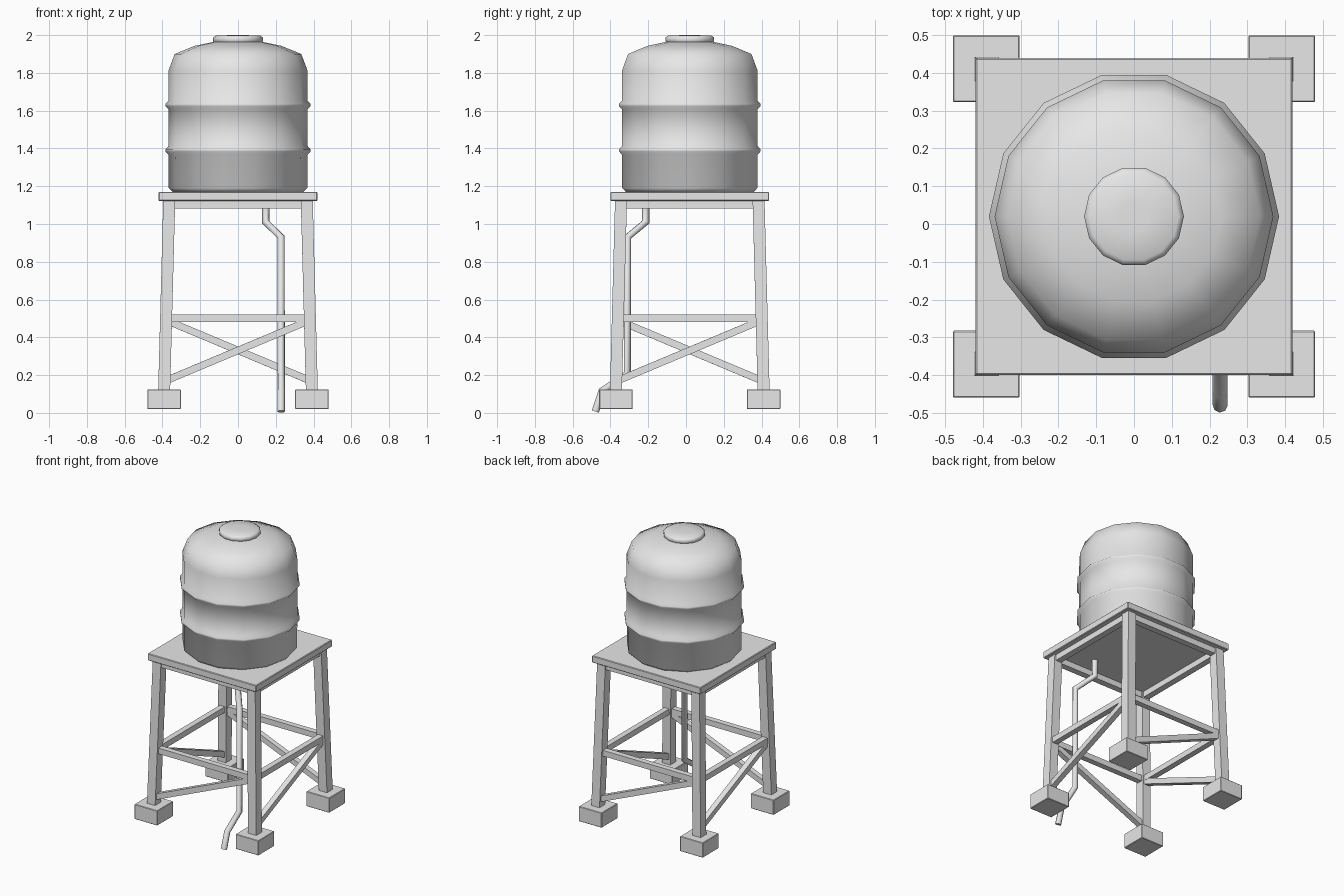
import bpy, bmesh, math
from mathutils import Vector, Matrix

if "Cube" in bpy.data.objects:
    bpy.data.objects.remove(bpy.data.objects["Cube"], do_unlink=True)

CENTRE = Vector((0, 0.02, 0))
SIDES = 14
grey = bpy.data.materials.new("light_grey")
grey.diffuse_color = (0.8, 0.8, 0.8, 1)
grey.use_nodes = True
grey.node_tree.nodes["Principled BSDF"].inputs["Base Color"].default_value = (0.8, 0.8, 0.8, 1)


def add(name, data):
    obj = bpy.data.objects.new(name, data)
    obj.data.materials.append(grey)
    bpy.context.collection.objects.link(obj)
    return obj


def from_bmesh(name, bm):
    bmesh.ops.recalc_face_normals(bm, faces=bm.faces)
    mesh = bpy.data.meshes.new(name)
    bm.to_mesh(mesh)
    bm.free()
    return add(name, mesh)


def smooth(obj, angle):
    bpy.ops.object.select_all(action='DESELECT')
    obj.select_set(True)
    bpy.context.view_layer.objects.active = obj
    bpy.ops.object.shade_smooth_by_angle(angle=math.radians(angle))


def box(name, centre, size, bevel=0.0):
    bm = bmesh.new()
    bmesh.ops.create_cube(bm, size=1, matrix=Matrix.Translation(centre) @ Matrix.Diagonal((*size, 1)))
    if bevel:
        bmesh.ops.bevel(bm, geom=bm.edges[:], offset=bevel, segments=1, affect='EDGES')
    return from_bmesh(name, bm)


def bar(name, start, end, width, up):
    """Square bar between two points."""
    start, end = Vector(start), Vector(end)
    along = (end - start).normalized()
    side = along.cross(Vector(up)).normalized()
    rot = Matrix((side, side.cross(along), along)).transposed().to_4x4()
    bm = bmesh.new()
    bmesh.ops.create_cube(bm, size=1, matrix=Matrix.Translation((start + end) / 2) @ rot
                          @ Matrix.Diagonal((width, width, (end - start).length, 1)))
    return from_bmesh(name, bm)


def lathe(name, profile, angle):
    """Turn a (radius, height) profile, closing both ends with caps."""
    bm = bmesh.new()
    rings = []
    for r, z in profile:
        rings.append([bm.verts.new(CENTRE + Vector((r * math.cos(a), r * math.sin(a), z)))
                      for a in (math.tau * i / SIDES for i in range(SIDES))])
    for low, high in zip(rings, rings[1:]):
        for i in range(SIDES):
            j = (i + 1) % SIDES
            bm.faces.new((low[i], low[j], high[j], high[i]))
    bm.faces.new(rings[0])
    bm.faces.new(rings[-1])
    smooth(from_bmesh(name, bm), angle)


# Tank with two raised ribs and a shallow dome
profile = [(0.345, 1.168), (0.367, 1.19)]
for rib in (1.39, 1.63):
    profile += [(0.369, rib - 0.022), (0.384, rib - 0.006), (0.384, rib + 0.006), (0.369, rib + 0.022)]
profile += [(0.369, 1.81), (0.335, 1.9), (0.23, 1.943), (0.12, 1.966)]
lathe("tank", profile, 60)
lathe("tank_lid", [(0.12, 1.955), (0.132, 1.968), (0.132, 1.988), (0.118, 1.997), (0.04, 2.0)], 60)

# Platform
box("platform", CENTRE + Vector((0, 0, 1.146)), (0.84, 0.84, 0.048), 0.004)

# Stand: each side repeats around the centre
TOP, FOOT = 0.364, 0.391
for n, label in enumerate(("front", "right", "back", "left")):
    turn = Matrix.Rotation(n * math.pi / 2, 3, 'Z')

    def place(x, y, z):
        return CENTRE + turn @ Vector((x, y, z))

    bar(label + "_leg", place(-FOOT - 0.001, -FOOT - 0.001, 0.08), place(-TOP, -TOP, 1.13),
        0.063, turn @ Vector((0, 1, 0)))
    box(label + "_footing", place(-FOOT, -FOOT, 0.072), (0.177, 0.177, 0.104), 0.003)
    bar(label + "_top_beam", place(-TOP, -TOP, 1.103), place(TOP, -TOP, 1.103), 0.044, (0, 0, 1))
    bar(label + "_rail", place(-0.38, -0.38, 0.5), place(0.38, -0.38, 0.5), 0.04, (0, 0, 1))
    bar(label + "_diagonal", place(-0.388, -0.388, 0.168), place(0.38, -0.38, 0.49), 0.038, (0, 0, 1))

# Outlet pipe
curve = bpy.data.curves.new("outlet_pipe", 'CURVE')
curve.dimensions = '3D'
curve.bevel_depth = 0.02
curve.bevel_resolution = 2
curve.use_fill_caps = True
path = [(0.147, -0.213, 1.13), (0.147, -0.213, 1.01), (0.228, -0.31, 0.93),
        (0.228, -0.31, 0.207), (0.228, -0.445, 0.115), (0.228, -0.48, 0.007)]
spline = curve.splines.new('POLY')
spline.points.add(len(path) - 1)
for point, co in zip(spline.points, path):
    point.co = (*co, 1)
spline.use_smooth = True
add("outlet_pipe", curve)
